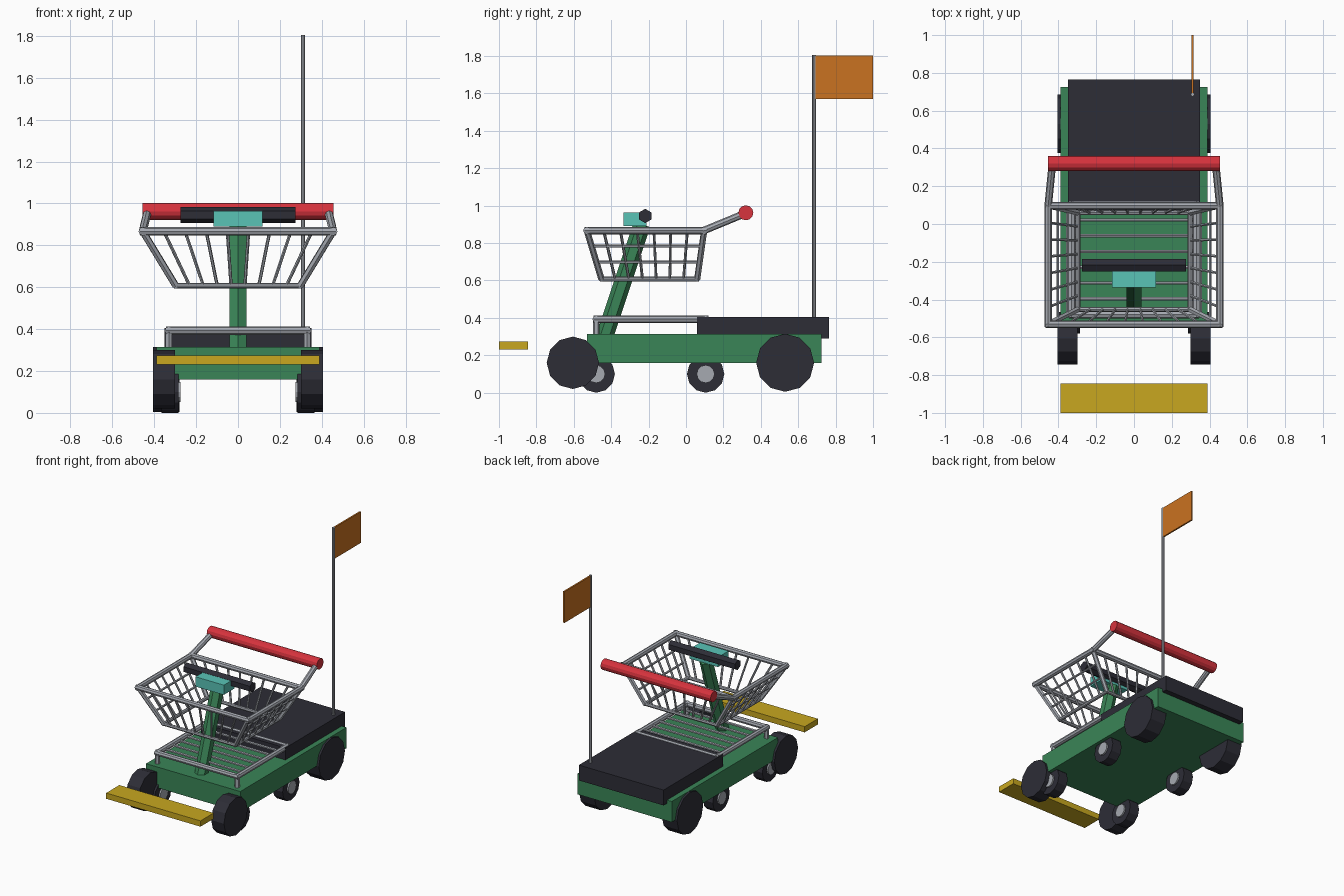
import bpy
import math
from mathutils import Vector

cube = bpy.data.objects.get("Cube")
if cube:
    bpy.data.objects.remove(cube)


def material(name, *rgb):
    m = bpy.data.materials.new(name)
    m.use_nodes = True
    m.diffuse_color = (*rgb, 1)
    m.node_tree.nodes["Principled BSDF"].inputs["Base Color"].default_value = (*rgb, 1)
    return m


green = material("green paint", 0.042, 0.235, 0.095)
black = material("dark rubber", 0.026, 0.026, 0.037)
steel = material("steel grey", 0.38, 0.40, 0.44)
red = material("red plastic", 0.68, 0.033, 0.047)
teal = material("teal plastic", 0.10, 0.55, 0.47)
yellow = material("yellow paint", 0.58, 0.39, 0.014)
orange = material("orange cloth", 0.59, 0.17, 0.015)


def finish(name, mat):
    o = bpy.context.object
    o.name = name
    o.data.materials.append(mat)
    return o


def box(name, mat, lo, hi):
    lo, hi = Vector(lo), Vector(hi)
    bpy.ops.mesh.primitive_cube_add(size=1, location=(lo + hi) / 2)
    o = finish(name, mat)
    o.scale = hi - lo
    return o


def rod(name, mat, a, b, r, sides=6):
    a, b = Vector(a), Vector(b)
    d = b - a
    bpy.ops.mesh.primitive_cylinder_add(
        vertices=sides, radius=r, depth=d.length, location=(a + b) / 2,
        rotation=d.to_track_quat('Z', 'Y').to_euler())
    return finish(name, mat)


def ring(name, pts, r):
    # closed tube loop, ends overlapped slightly at the corners
    for i, p in enumerate(pts):
        a, b = Vector(p), Vector(pts[(i + 1) % len(pts)])
        e = (b - a).normalized() * r * 0.7
        rod(name, steel, a - e, b + e, r, 8)


def corners(x, y0, y1, z):
    return [Vector(p) for p in ((-x, y0, z), (x, y0, z), (x, y1, z), (-x, y1, z))]


# Chassis, seat and bumper
box("deck", green, (-0.39, -0.53, 0.16), (0.39, 0.725, 0.315))
box("seat", black, (-0.35, 0.06, 0.29), (0.35, 0.765, 0.405))
box("front_bumper", yellow, (-0.39, -1, 0.232), (0.39, -0.845, 0.275))

# Wheels and casters
for side, s in (("left", 1), ("right", -1)):
    rod(side + "_front_wheel", black, (s * 0.30, -0.605, 0.16), (s * 0.405, -0.605, 0.16), 0.14, 12)
    rod(side + "_rear_wheel", black, (s * 0.28, 0.53, 0.16), (s * 0.405, 0.53, 0.16), 0.155, 12)
    for end, y in (("front", -0.48), ("middle", 0.105)):
        rod(f"{side}_{end}_caster", black, (s * 0.285, y, 0.1), (s * 0.365, y, 0.1), 0.1, 12)
        rod(f"{side}_{end}_caster_hub", steel, (s * 0.274, y, 0.1), (s * 0.376, y, 0.1), 0.048, 12)

# Lower rack
rack = corners(0.33, -0.48, 0.105, 0.393)
ring("rack_frame", rack, 0.02)
for p in rack:
    rod("rack_post", steel, p, (p.x, p.y, 0.3), 0.018)
count = 6
for i in range(1, count + 1):
    y = -0.48 + 0.585 * i / (count + 1)
    rod("rack_slat", steel, (-0.33, y, 0.39), (0.33, y, 0.39), 0.01)

# Basket: rim, base loop, corner tubes and wire panels
top = corners(0.455, -0.53, 0.097, 0.867)
base = corners(0.297, -0.452, 0.06, 0.607)
ring("basket_rim", top, 0.02)
ring("basket_base", base, 0.013)
for i in range(4):
    j = (i + 1) % 4
    rod("basket_corner", steel, base[i], top[i], 0.017)
    wires = 6 if i % 2 else 8
    for k in range(1, wires + 1):
        t = k / (wires + 1)
        rod("basket_wire", steel, base[i].lerp(base[j], t), top[i].lerp(top[j], t), 0.008)
    if i % 2:
        for t in (0.35, 0.68):
            rod("basket_side_wire", steel, base[i].lerp(top[i], t), base[j].lerp(top[j], t), 0.008)

# Push handle
for s in (-1, 1):
    rod("handle_arm", steel, (s * 0.455, 0.09, 0.865), (s * 0.432, 0.32, 0.96), 0.02, 8)
rod("push_handle", red, (-0.455, 0.32, 0.962), (0.455, 0.32, 0.962), 0.04, 12)

# Steering column, console and bar
rod("steering_column", green, (0, -0.435, 0.3), (0, -0.235, 0.9), 0.046)
box("steering_console", teal, (-0.117, -0.335, 0.89), (0.117, -0.21, 0.963))
bar = rod("steering_bar", black, (-0.275, -0.218, 0.945), (0.275, -0.218, 0.945), 0.038)
bar.rotation_euler.rotate_axis('Z', math.radians(0))

# Flag
rod("flag_pole", steel, (0.31, 0.685, 0.38), (0.31, 0.685, 1.805), 0.01, 8)
box("flag", orange, (0.304, 0.69, 1.57), (0.316, 1.0, 1.803))
